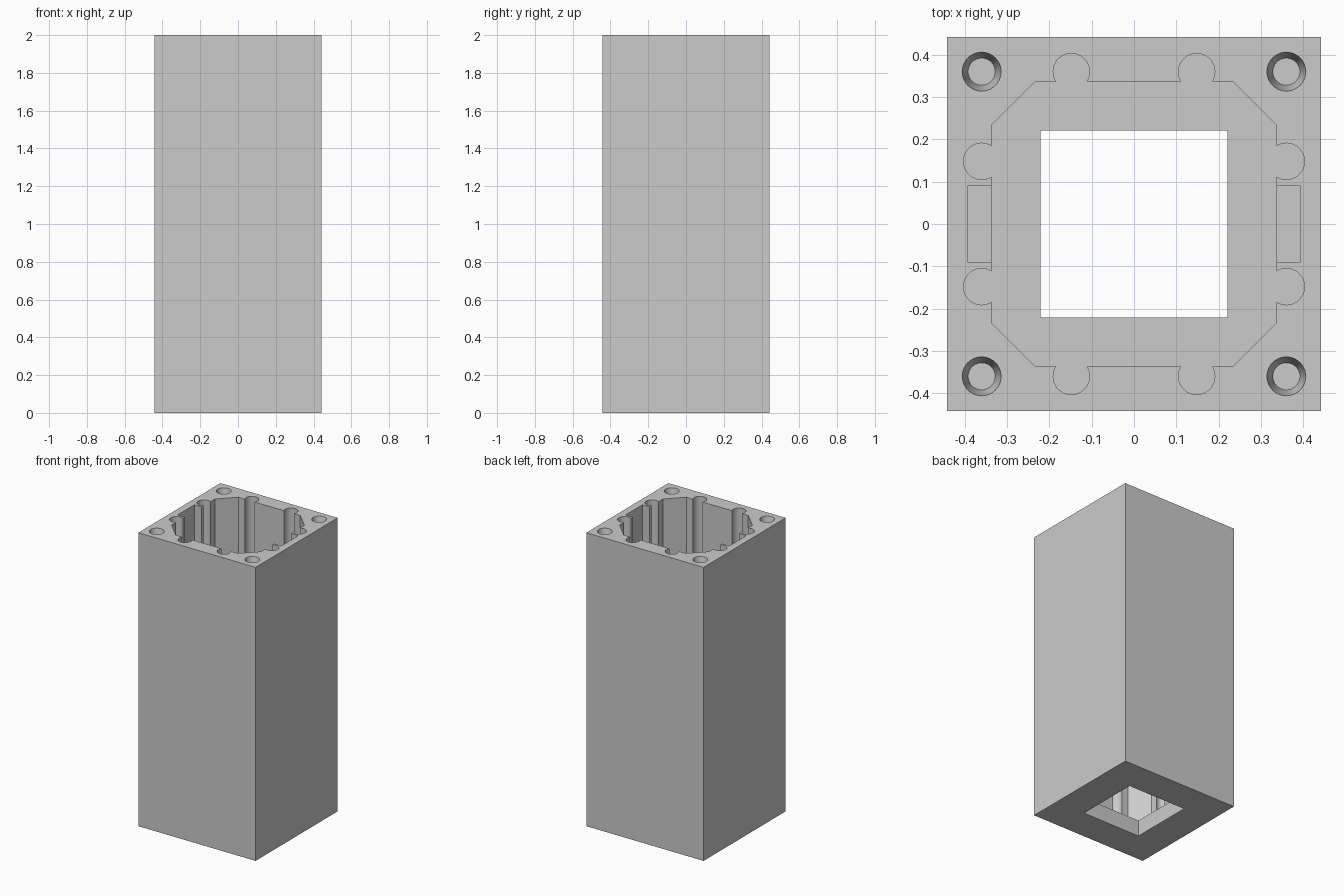
import bpy, bmesh, math
from mathutils import Vector, Matrix

if "Cube" in bpy.data.objects:
    bpy.data.objects.remove(bpy.data.objects["Cube"], do_unlink=True)

HALF, HEIGHT, FLOOR = 0.442, 2.0, 0.11
WALL, CHAMFER = 0.337, 0.233          # cavity half width, chamfer start
OVER = HEIGHT + 0.1                   # cutters run past the top

grey = bpy.data.materials.new("light grey")
grey.use_nodes = True
colour = (0.6, 0.6, 0.6, 1)
grey.diffuse_color = colour
grey.node_tree.nodes["Principled BSDF"].inputs["Base Color"].default_value = colour


def prism(name, outline, z0, z1):
    """Extrude a closed outline from z0 to z1."""
    bm = bmesh.new()
    face = bm.faces.new([bm.verts.new((x, y, z0)) for x, y in outline])
    top = bmesh.ops.extrude_face_region(bm, geom=[face])["geom"]
    verts = [g for g in top if isinstance(g, bmesh.types.BMVert)]
    bmesh.ops.translate(bm, verts=verts, vec=(0, 0, z1 - z0))
    return finish(name, bm)


def finish(name, bm):
    bmesh.ops.recalc_face_normals(bm, faces=bm.faces)
    mesh = bpy.data.meshes.new(name)
    bm.to_mesh(mesh)
    bm.free()
    mesh.materials.append(grey)
    obj = bpy.data.objects.new(name, mesh)
    bpy.context.collection.objects.link(obj)
    return obj


def rect(cx, cy, hx, hy):
    return [(cx - hx, cy - hy), (cx + hx, cy - hy), (cx + hx, cy + hy), (cx - hx, cy + hy)]


def cut(target, cutter):
    cutter.hide_render = True
    mod = target.modifiers.new("cut", 'BOOLEAN')
    mod.operation, mod.solver, mod.object = 'DIFFERENCE', 'EXACT', cutter
    bpy.context.view_layer.objects.active = target
    bpy.ops.object.modifier_apply(modifier=mod.name)
    bpy.data.objects.remove(cutter, do_unlink=True)


def cavity_outline():
    """Chamfered square with two round channels on each side."""
    centre, radius, steps = 0.36, 0.043, 28
    start = -math.asin((centre - WALL) / radius)
    sweep = math.pi - 2 * start
    side = [Vector((CHAMFER, WALL))]
    for cx in (0.148, -0.148):
        for i in range(steps + 1):
            a = start + sweep * i / steps
            side.append(Vector((cx + radius * math.cos(a), centre + radius * math.sin(a))))
    side.append(Vector((-CHAMFER, WALL)))
    return [Matrix.Rotation(k * math.pi / 2, 2) @ p for k in range(4) for p in side]


# Square column body
body = prism("column_body", rect(0, 0, HALF, HALF), 0, HEIGHT)

# Deep cavity and square opening in the floor
cut(body, prism("cavity_cutter", cavity_outline(), FLOOR, OVER))
cut(body, prism("floor_opening_cutter", rect(0, 0, 0.221, 0.221), -0.1, FLOOR + 0.1))

# Rectangular slots in the left and right walls
for s in (-1, 1):
    cut(body, prism("slot_cutter", rect(s * 0.346, 0, 0.046, 0.091), 1.0, OVER))

# Tapered blind screw holes in the corners
depth, r_top, r_low = 0.08, 0.046, 0.032
rise = 0.02
for sx in (-1, 1):
    for sy in (-1, 1):
        bm = bmesh.new()
        bmesh.ops.create_cone(
            bm, cap_ends=True, segments=40, radius1=r_low,
            radius2=r_top + (r_top - r_low) * rise / depth, depth=depth + rise,
            matrix=Matrix.Translation((sx * 0.36, sy * 0.36, HEIGHT + (rise - depth) / 2)))
        cut(body, finish("screw_hole_cutter", bm))

# Smooth round channels, crisp edges elsewhere
bpy.ops.object.select_all(action='DESELECT')
body.select_set(True)
bpy.context.view_layer.objects.active = body
bpy.ops.object.shade_smooth_by_angle(angle=math.radians(30))
